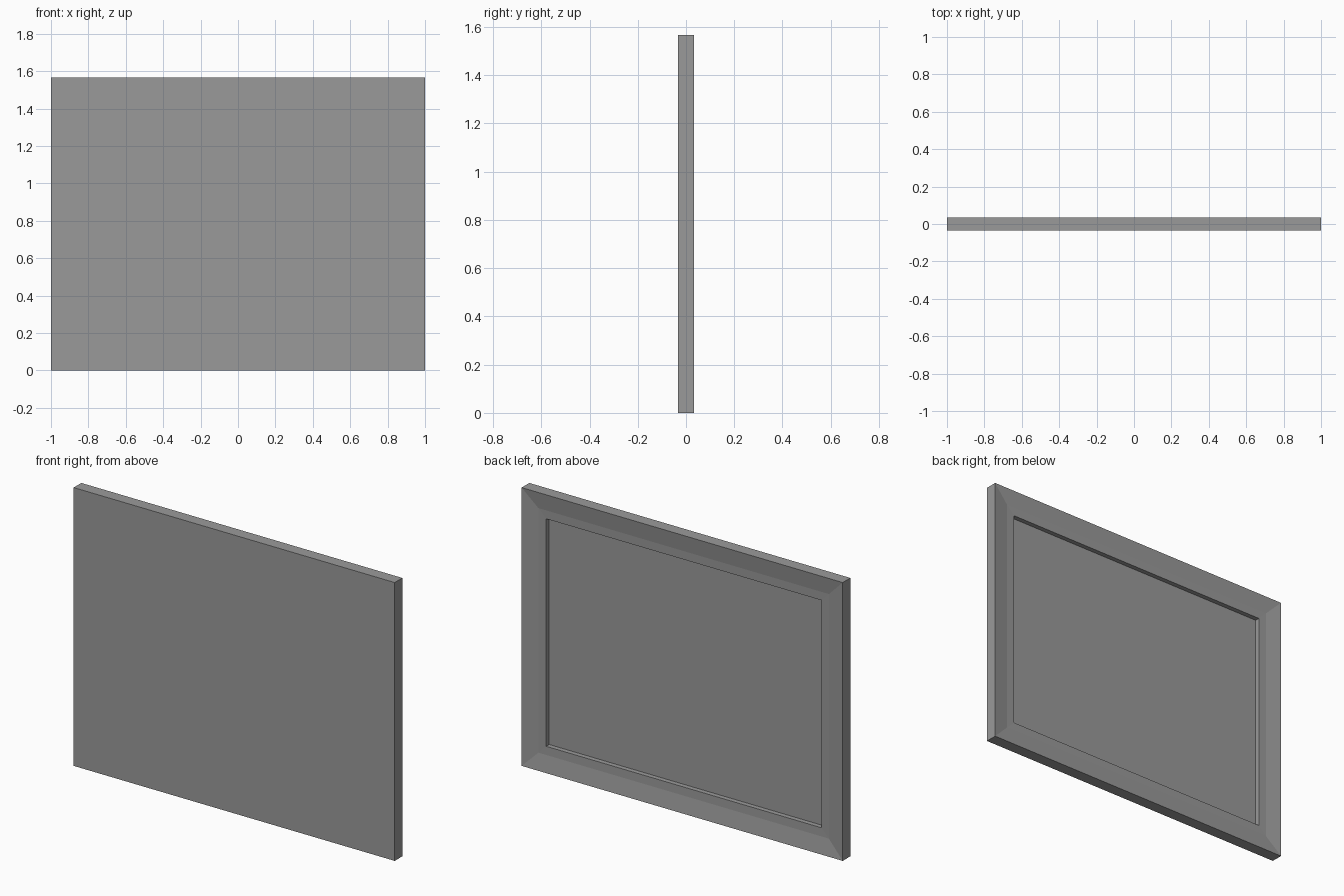
import bpy
import bmesh

if "Cube" in bpy.data.objects:
    bpy.data.objects.remove(bpy.data.objects["Cube"])

W, H = 1.0, 1.567  # half width, full height

# Cross-section from the back board edge to the recessed panel: (inset, y)
PROFILE = [(0, -0.034), (0, 0.034), (0.095, 0.021), (0.143, 0.020), (0.143, -0.007)]


def ring(bm, inset, y):
    x, lo, hi = W - inset, inset, H - inset
    return [bm.verts.new((px, y, pz)) for px, pz in ((-x, lo), (x, lo), (x, hi), (-x, hi))]


bm = bmesh.new()
rings = [ring(bm, *p) for p in PROFILE]

# Mitred frame moulding
for a, b in zip(rings, rings[1:]):
    for i in range(4):
        j = (i + 1) % 4
        bm.faces.new((a[i], a[j], b[j], b[i]))

# Flat backing and recessed picture panel
bm.faces.new(rings[0])
bm.faces.new(rings[-1])
bmesh.ops.recalc_face_normals(bm, faces=bm.faces)

mesh = bpy.data.meshes.new("picture_frame")
bm.to_mesh(mesh)
bm.free()
frame = bpy.data.objects.new("picture_frame", mesh)
bpy.context.collection.objects.link(frame)

# Dark grey finish
grey = bpy.data.materials.new("dark_grey")
grey.diffuse_color = (0.323, 0.323, 0.323, 1)
grey.use_nodes = True
grey.node_tree.nodes["Principled BSDF"].inputs["Base Color"].default_value = grey.diffuse_color
mesh.materials.append(grey)
